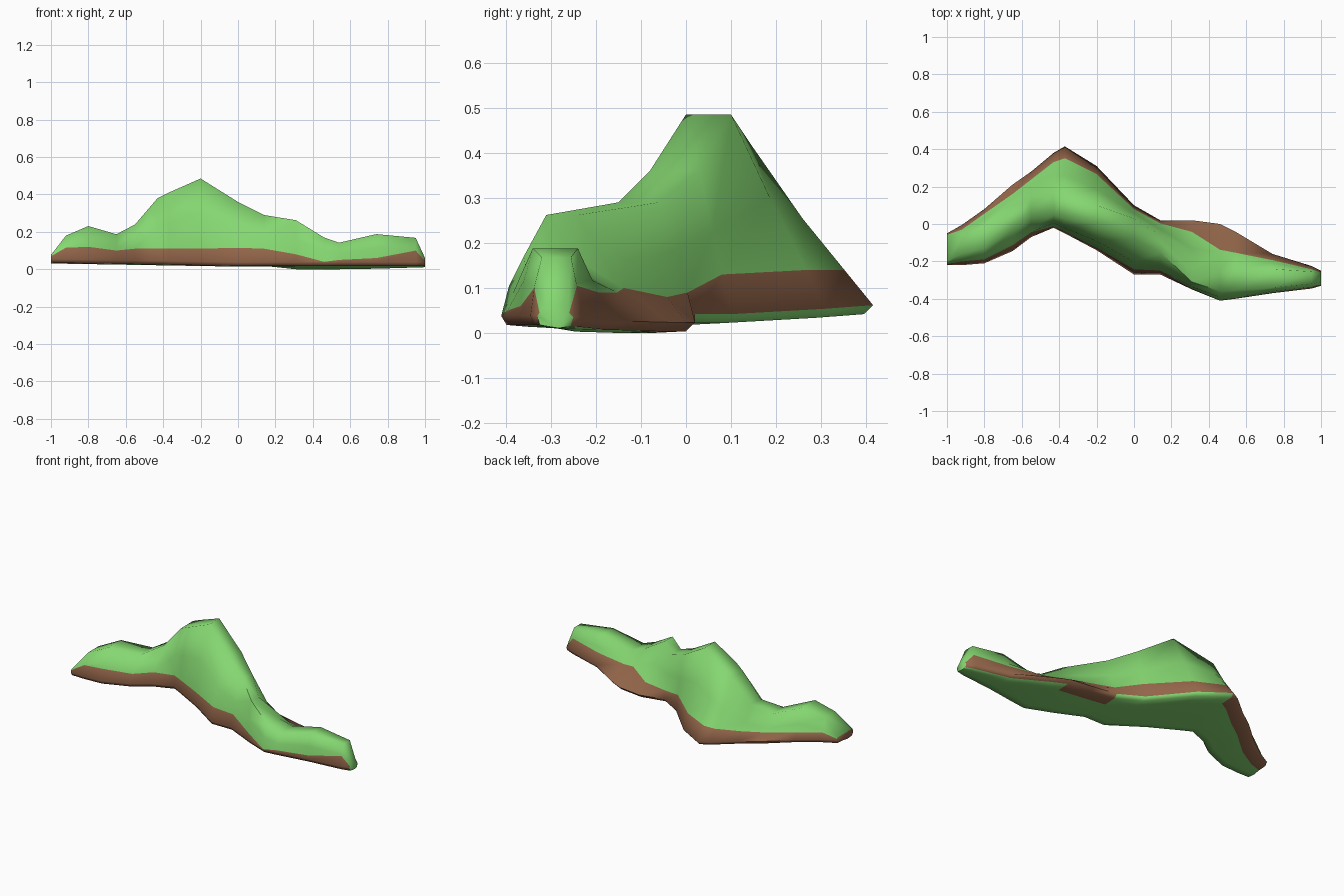
import bpy, bmesh

if "Cube" in bpy.data.objects:
    bpy.data.objects.remove(bpy.data.objects["Cube"])


def material(name, rgb):
    m = bpy.data.materials.new(name)
    m.diffuse_color = (*rgb, 1)
    m.use_nodes = True
    m.node_tree.nodes["Principled BSDF"].inputs["Base Color"].default_value = m.diffuse_color
    return m


# Stations along the ridge:
# x, front base y, front crest y, back crest y, back base y, crest z,
# height of the earth band in front, and behind
STATIONS = [
    (-1.00, -.22, -.20, -.07, -.05, .075, .07, .07),
    (-.92, -.22, -.16, -.06, -.005, .18, .115, .10),
    (-.80, -.21, -.13, -.01, .08, .231, .12, .10),
    (-.65, -.145, -.03, .09, .21, .187, .10, .10),
    (-.55, -.07, .05, .15, .28, .24, .11, .11),
    (-.43, -.02, .05, .17, .38, .38, .11, .13),
    (-.37, -.05, .03, .15, .415, .41, .11, .14),
    (-.20, -.14, .00, .10, .31, .485, .11, .14),
    (.00, -.27, -.08, .03, .10, .36, .115, .13),
    (.14, -.27, -.15, -.06, .02, .29, .11, .09),
    (.31, -.35, -.31, -.24, .02, .262, .08, .08),
    (.46, -.41, -.36, -.25, .00, .17, .04, .10),
    (.54, -.40, -.355, -.24, -.04, .142, .05, .09),
    (.74, -.37, -.34, -.24, -.16, .188, .06, .09),
    (.95, -.345, -.32, -.255, -.225, .168, .10, .105),
    (1.00, -.33, -.31, -.27, -.25, .06, .045, .045),
]


def side(base_y, crest_y, base_z, crest_z, band, lean, inset):
    """Points of one flank, from the underside up to the crest."""
    foot_z = base_z + .02
    mid_z = max(.62 * crest_z, band + .003)
    mid_y = base_y + lean * (crest_y - base_y)
    t = (band - foot_z) / (mid_z - foot_z)
    return [(base_y + 5 * inset, base_z - .004), (base_y + inset, base_z),
            (base_y, foot_z), (base_y + t * (mid_y - base_y), band),
            (mid_y, mid_z), (crest_y, max(crest_z, mid_z + .003))]


# Grassy ridge: loft the cross-sections
bm = bmesh.new()
rings = []
for x, yf, tf, tb, yb, zt, hf, hb in STATIONS:
    zf = .018 + .017 * max(-x, 0)
    if x > .25:
        zb = max(.004, .03 * (x - .5))
    else:
        zb = min(.042, .022 + .06 * max(-x, 0))
    w = yb - yf
    front = side(yf, tf, zf, zt, hf, .35, min(.012, .07 * w))
    back = side(yb, tb, zb, zt, hb, .59, -min(.02, .08 * w))
    rings.append([bm.verts.new((x, y, z)) for y, z in front + back[::-1]])

n = len(rings[0])
for k, (a, b) in enumerate(zip(rings, rings[1:])):
    x = (STATIONS[k][0] + STATIONS[k + 1][0]) / 2
    for i in range(n):
        j = (i + 1) % n
        f = bm.faces.new((a[i], b[i], b[j], a[j]))
        # earth band low on each flank, wrapping under the back in places
        earth = {1, 2, n - 4}
        if x < -.39 or x > .1:
            earth.add(n - 3)
        if x < -.39 or .1 < x < .4:
            earth.add(n - 2)
        f.material_index = 1 if i in earth else 0
bm.faces.new(rings[0]).material_index = 1
bm.faces.new(rings[-1]).material_index = 0
bmesh.ops.recalc_face_normals(bm, faces=bm.faces)

mesh = bpy.data.meshes.new("grassy_ridge")
bm.to_mesh(mesh)
bm.free()
mesh.materials.append(material("grass green", (.235, .68, .165)))
mesh.materials.append(material("earth brown", (.30, .135, .07)))
ridge = bpy.data.objects.new("grassy_ridge", mesh)
bpy.context.collection.objects.link(ridge)

# Soft shading with crisp lower edges
bpy.context.view_layer.objects.active = ridge
ridge.select_set(True)
bpy.ops.object.shade_smooth_by_angle(angle=1.25)
